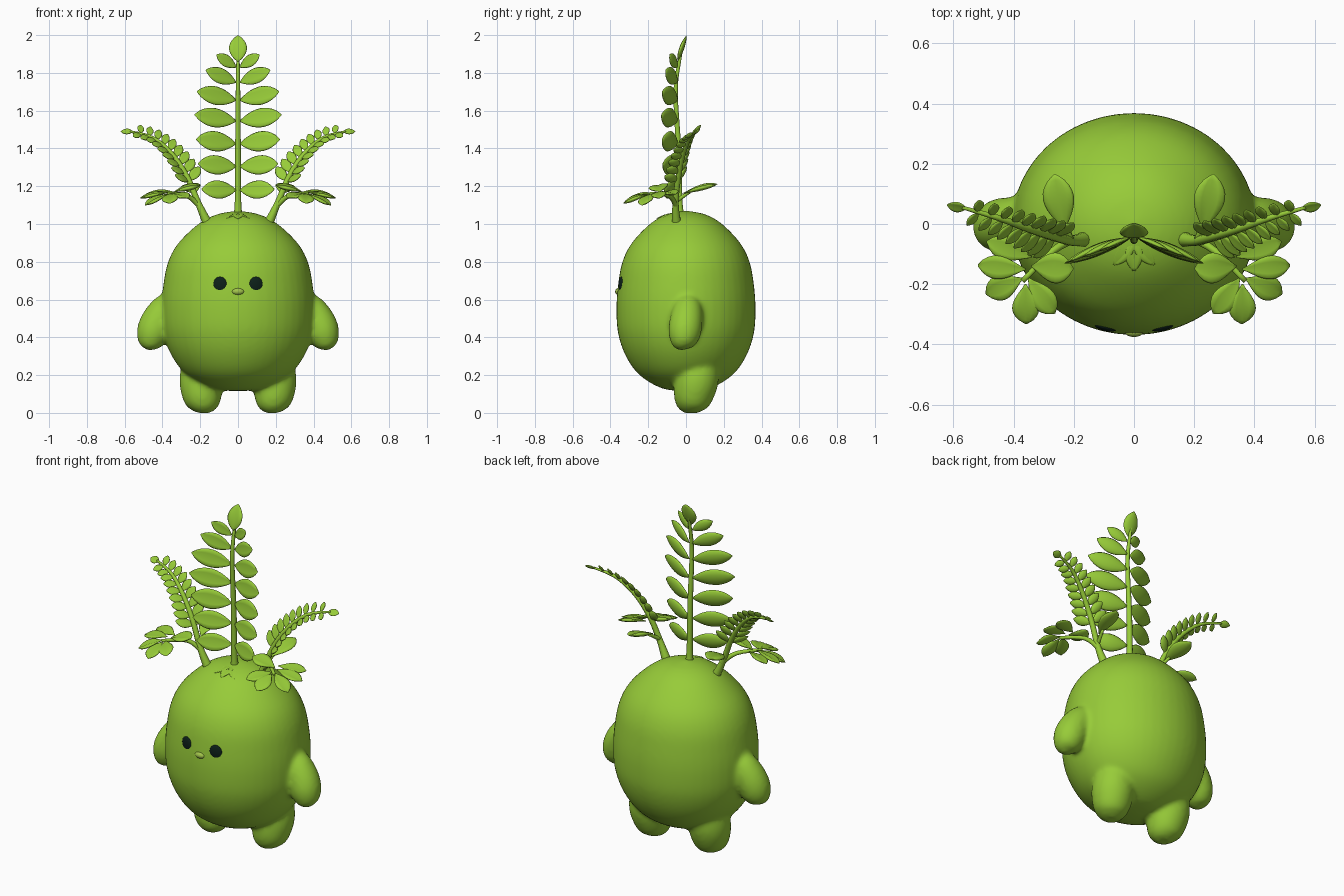
import bpy, bmesh, math
from mathutils import Vector

cube = bpy.data.objects.get("Cube")
if cube:
    bpy.data.objects.remove(cube, do_unlink=True)


def material(name, color):
    m = bpy.data.materials.new(name)
    m.use_nodes = True
    m.diffuse_color = color
    bsdf = next(n for n in m.node_tree.nodes if n.type == 'BSDF_PRINCIPLED')
    bsdf.inputs["Base Color"].default_value = color
    bsdf.inputs["Roughness"].default_value = 0.6
    return m


GREEN = material("leaf green", (0.31, 0.60, 0.04, 1))
BEAK = material("olive green", (0.36, 0.55, 0.07, 1))
DARK = material("eye black", (0.004, 0.015, 0.010, 1))


def make_object(name, bm, mat):
    bmesh.ops.recalc_face_normals(bm, faces=bm.faces)
    for f in bm.faces:
        f.smooth = True
    mesh = bpy.data.meshes.new(name)
    bm.to_mesh(mesh)
    bm.free()
    mesh.materials.append(mat)
    ob = bpy.data.objects.new(name, mesh)
    bpy.context.scene.collection.objects.link(ob)
    return ob


def spline(points, steps):
    """Smooth curve through points of (x, y, z, radius)."""
    p = [Vector(q) for q in points]
    p = [p[0]] + p + [p[-1]]
    out = []
    for i in range(1, len(p) - 2):
        a, b, c, d = p[i - 1:i + 3]
        for k in range(steps):
            t = k / steps
            out.append(0.5 * (2 * b + (c - a) * t + (2 * a - 5 * b + 4 * c - d) * t ** 2
                              + (3 * b - a - 3 * c + d) * t ** 3))
    return out + [p[-1]]


def skin_rings(bm, rings):
    """Bridge a list of closed rings and cap both ends."""
    rings = [[bm.verts.new(co) for co in ring] for ring in rings]
    n = len(rings[0])
    for r0, r1 in zip(rings, rings[1:]):
        for j in range(n):
            k = (j + 1) % n
            bm.faces.new((r0[j], r0[k], r1[k], r1[j]))
    bm.faces.new(rings[0])
    bm.faces.new(rings[-1])


def tube(bm, points, sides=10, steps=4, squash=1.0):
    pts = spline(points, steps)
    rings = []
    for i, p in enumerate(pts):
        t = (pts[min(i + 1, len(pts) - 1)] - pts[max(i - 1, 0)]).to_3d().normalized()
        u = t.cross(Vector((0, 1, 0))).normalized()
        v = u.cross(t)
        r = max(p.w, 0.002)
        rings.append([p.to_3d() + r * (u * math.cos(a) + v * math.sin(a) * squash)
                      for a in (math.tau * j / sides for j in range(sides))])
    skin_rings(bm, rings)
    return pts


def leaf(bm, base, direction, normal, length, width, curl=0.0, bulge=1.0, thick=0.28):
    """Plump leaflet with a grooved midrib; bulge moves the widest point to the tip."""
    base, d = Vector(base), Vector(direction).normalized()
    side = d.cross(Vector(normal)).normalized()
    n = side.cross(d)
    sides, count = 12, 10
    rings = []
    for i in range(count + 1):
        t = i / count
        w = max(width / 2 * math.sin(math.pi * t ** bulge) ** 0.7 if 0 < t < 1 else 0, 0.003)
        mid = base + d * length * t + n * curl * length * t * t
        ring = []
        for j in range(sides):
            a = math.tau * j / sides
            c, s = math.cos(a), math.sin(a)
            height = thick * s - (0.16 if s > 0.9 else 0) + 0.12 * c * c
            ring.append(mid + side * w * c + n * w * height)
        rings.append(ring)
    skin_rings(bm, rings)


# Body with arms and legs, fused into one soft form
bm = bmesh.new()
profile = [(0.115, 0.01), (0.13, 0.14), (0.2, 0.27), (0.3, 0.35), (0.42, 0.395),
           (0.55, 0.405), (0.68, 0.395), (0.8, 0.37), (0.9, 0.315), (1.0, 0.21),
           (1.05, 0.115), (1.07, 0.01)]
tube(bm, [(0, 0, z, r) for z, r in profile], sides=48, steps=5, squash=0.91)
for s in (1, -1):
    tube(bm, [(s * 0.33, 0.02, 0.61, 0.04), (s * 0.38, 0.01, 0.56, 0.075),
              (s * 0.43, 0, 0.48, 0.088), (s * 0.455, -0.01, 0.41, 0.084),
              (s * 0.47, -0.02, 0.355, 0.055), (s * 0.475, -0.02, 0.33, 0.005)], sides=24)
    tube(bm, [(s * 0.19, 0.08, 0.32, 0.09), (s * 0.195, 0.06, 0.19, 0.115),
              (s * 0.19, 0.04, 0.10, 0.108), (s * 0.182, 0.025, 0.04, 0.085),
              (s * 0.18, 0.02, 0.005, 0.045), (s * 0.18, 0.02, -0.002, 0.005)], sides=24)
body = make_object("body", bm, GREEN)
remesh = body.modifiers.new("fuse", 'REMESH')
remesh.mode = 'VOXEL'
remesh.voxel_size = 0.012
remesh.use_smooth_shade = True
soften = body.modifiers.new("soften", 'SMOOTH')
soften.factor = 0.5
soften.iterations = 10


# Face
def ellipsoid(name, center, size, mat, turn=0.0):
    b = bmesh.new()
    bmesh.ops.create_uvsphere(b, u_segments=24, v_segments=14, radius=1)
    ob = make_object(name, b, mat)
    ob.location, ob.scale, ob.rotation_euler.z = center, size, turn


for s, label in ((1, "left"), (-1, "right")):
    ellipsoid(label + "_eye", (s * 0.095, -0.343, 0.68), (0.037, 0.012, 0.041), DARK, s * 0.22)
ellipsoid("beak", (0, -0.355, 0.642), (0.033, 0.02, 0.019), BEAK)

# Low leaves pressed against the crown
bm = bmesh.new()
for deg in range(-160, 0, 35):
    a = math.radians(deg)
    leaf(bm, (0, -0.04, 1.058), (math.cos(a), math.sin(a), -0.17), (0, 0, 1),
         0.12, 0.06, curl=-0.08)
make_object("crown_leaves", bm, GREEN)

# Tall central frond: rows of (root height, reach, rise, width)
bm = bmesh.new()
tube(bm, [(0, -0.03, 1.03, 0.026), (0, -0.035, 1.12, 0.017), (0, -0.04, 1.4, 0.015),
          (0, -0.055, 1.7, 0.012), (0, -0.035, 1.86, 0.009), (0, -0.02, 1.92, 0.005)])
rows = [(1.18, 0.18, 0.0, 0.10), (1.305, 0.20, 0.05, 0.105), (1.425, 0.21, 0.09, 0.11),
        (1.545, 0.22, 0.13, 0.105), (1.655, 0.21, 0.2, 0.10), (1.75, 0.17, 0.38, 0.085),
        (1.83, 0.12, 0.6, 0.065)]
for z, reach, rise, width in rows:
    for s in (1, -1):
        leaf(bm, (s * 0.01, -0.045, z), (s, -0.3, rise), (s * -0.2, -1, 0.25),
             reach * 1.08, width, curl=0.08, bulge=1.1)
leaf(bm, (0, -0.045, 1.86), (0, 0.28, 1), (0, -1, 0), 0.146, 0.095, curl=-0.06)
make_object("central_frond", bm, GREEN)

# Side fronds and their low rosettes: (root, tip, width)
rosette = [((0.23, -0.02, 1.16), (0.265, 0.16, 1.225), 0.105),
           ((0.34, -0.14, 1.17), (0.205, -0.15, 1.215), 0.105),
           ((0.36, -0.20, 1.16), (0.36, -0.335, 1.12), 0.09),
           ((0.35, -0.18, 1.16), (0.265, -0.30, 1.15), 0.085),
           ((0.37, -0.18, 1.16), (0.495, -0.235, 1.11), 0.085),
           ((0.36, -0.15, 1.17), (0.52, -0.14, 1.15), 0.08),
           ((0.34, -0.11, 1.17), (0.49, -0.06, 1.17), 0.08)]
for s, label in ((1, "left"), (-1, "right")):
    bm = bmesh.new()
    stem = tube(bm, [(s * 0.16, -0.05, 1.0, 0.026), (s * 0.21, -0.055, 1.11, 0.017),
                     (s * 0.27, -0.04, 1.25, 0.015), (s * 0.35, -0.015, 1.37, 0.013),
                     (s * 0.45, 0.02, 1.455, 0.01), (s * 0.57, 0.055, 1.49, 0.006)], steps=6)
    normal = Vector((s * -0.35, -0.65, 0.65))
    first, last = 11, len(stem) - 2
    for i in range(first, last, 2):
        f = (i - first) / (last - first)
        t = (stem[i + 1] - stem[i - 1]).to_3d().normalized()
        across = t.cross(normal).normalized()
        for k in (1, -1):
            leaf(bm, stem[i].to_3d(), across * k + t * 0.45 + normal * 0.2, normal,
                 0.105 - 0.05 * f, 0.056 - 0.02 * f, curl=0.05, bulge=1.2, thick=0.35)
    leaf(bm, stem[-2].to_3d(), (s, 0.2, 0.05), normal, 0.065, 0.045)
    make_object(label + "_frond", bm, GREEN)

    bm = bmesh.new()
    tube(bm, [(s * 0.2, -0.05, 1.09, 0.014), (s * 0.27, -0.09, 1.15, 0.012),
              (s * 0.37, -0.19, 1.16, 0.009)])
    tube(bm, [(s * 0.21, -0.055, 1.12, 0.012), (s * 0.235, 0.02, 1.17, 0.008)])
    for root, tip, width in rosette:
        a, b = (Vector((s * p[0], p[1], p[2])) for p in (root, tip))
        leaf(bm, a, b - a, (s * 0.15, -0.2, 1), (b - a).length, width,
             curl=-0.08, bulge=1.35)
    make_object(label + "_rosette", bm, GREEN)
